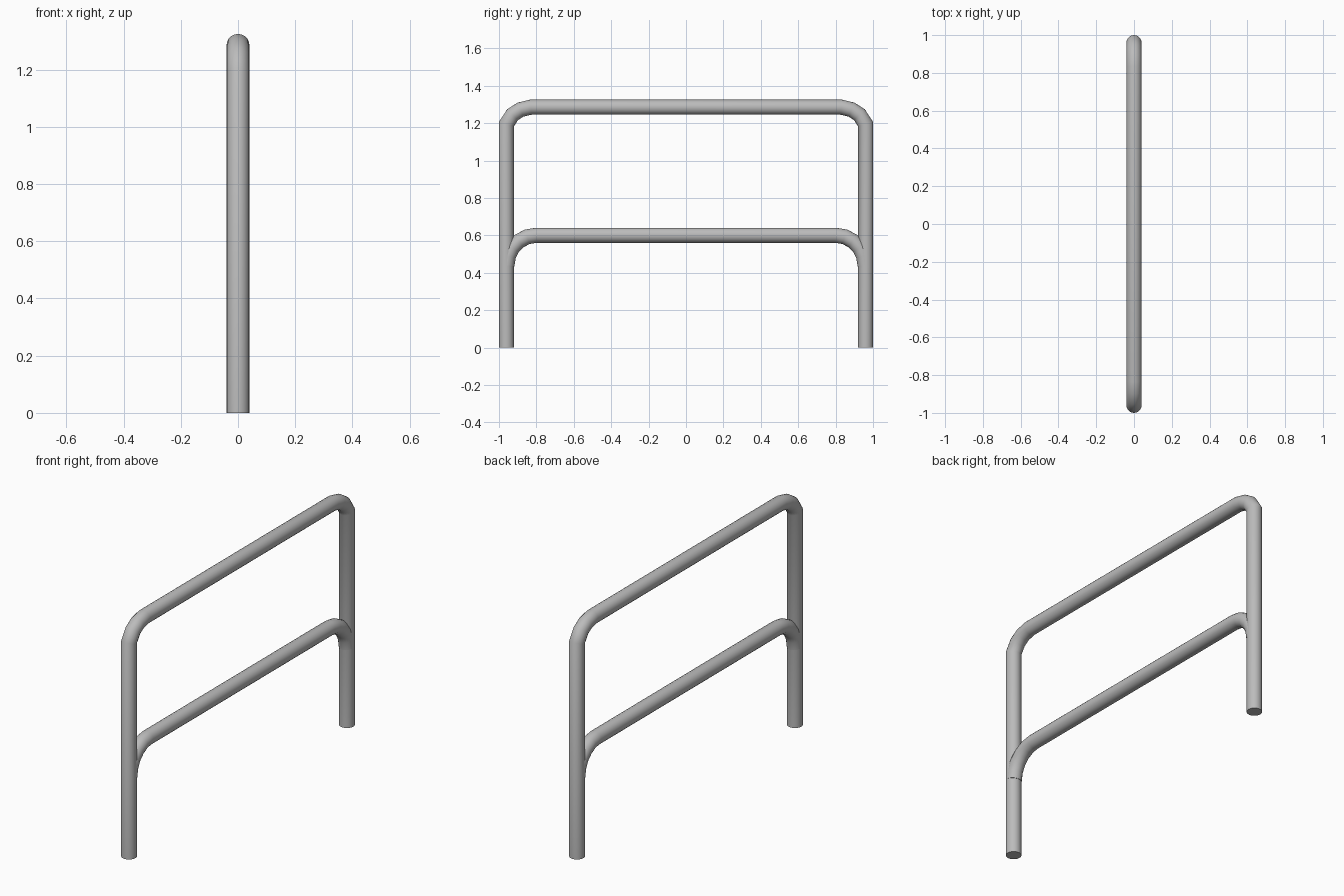
import bpy, bmesh, math
from mathutils import Vector

if "Cube" in bpy.data.objects:
    bpy.data.objects.remove(bpy.data.objects["Cube"])

R, SIDES = 0.04, 20

steel = bpy.data.materials.new("grey steel")
steel.diffuse_color = (0.5, 0.5, 0.5, 1)
steel.use_nodes = True
steel.node_tree.nodes["Principled BSDF"].inputs["Base Color"].default_value = steel.diffuse_color


def tube(name, path):
    """Sweep a round section along a (y, z) path with mitred joints and capped ends."""
    pts = [Vector((0, y, z)) for y, z in path]
    bm = bmesh.new()
    rings = []
    for i, p in enumerate(pts):
        d_in = (p - pts[i - 1]).normalized() if i else None
        d_out = (pts[i + 1] - p).normalized() if i < len(pts) - 1 else None
        d_in, d_out = d_in or d_out, d_out or d_in
        t = (d_in + d_out).normalized()
        n = Vector((0, -t.z, t.y)) / t.dot(d_in)
        rings.append([bm.verts.new(p + R * (math.cos(a) * n + math.sin(a) * Vector((1, 0, 0))))
                      for a in (2 * math.pi * k / SIDES for k in range(SIDES))])
    for a, b in zip(rings, rings[1:]):
        for k in range(SIDES):
            j = (k + 1) % SIDES
            bm.faces.new((a[k], a[j], b[j], b[k]))
    bm.faces.new(rings[0])
    bm.faces.new(rings[-1])
    bmesh.ops.recalc_face_normals(bm, faces=bm.faces)
    mesh = bpy.data.meshes.new(name)
    bm.to_mesh(mesh)
    bm.free()
    mesh.materials.append(steel)
    ob = bpy.data.objects.new(name, mesh)
    bpy.context.collection.objects.link(ob)
    bpy.ops.object.select_all(action='DESELECT')
    ob.select_set(True)
    bpy.context.view_layer.objects.active = ob
    bpy.ops.object.shade_smooth_by_angle(angle=math.radians(40))


def mirrored(half):
    return half + [(-y, z) for y, z in reversed(half)]


# Outer frame: two legs and the top rail in one bent tube
tube("outer_frame", mirrored([(-0.96, 0), (-0.96, 1.195), (-0.927, 1.245),
                              (-0.885, 1.272), (-0.83, 1.285)]))

# Middle rail: its ends curve down into the legs
arc = [(-0.80 - 0.157 * math.cos(a), 0.44 + 0.16 * math.sin(a))
       for a in (math.pi / 2 * k / 5 for k in range(6))]
tube("middle_rail", mirrored(arc))
